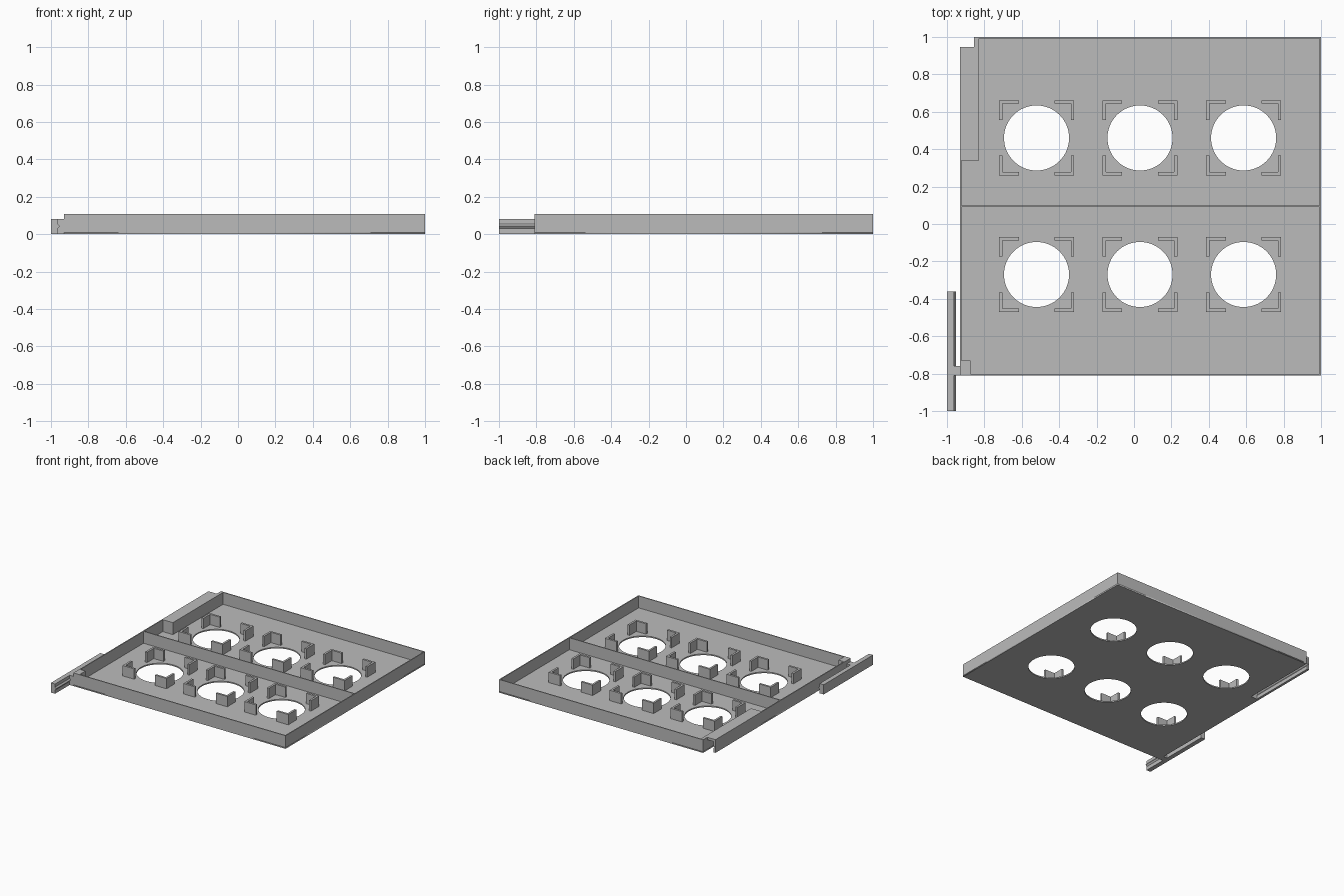
import bpy
import bmesh
import math

cube = bpy.data.objects.get("Cube")
if cube:
    bpy.data.objects.remove(cube, do_unlink=True)

grey = bpy.data.materials.new("plain grey")
grey.use_nodes = True
GREY = (0.5, 0.5, 0.5, 1)
grey.diffuse_color = GREY
grey.node_tree.nodes["Principled BSDF"].inputs["Base Color"].default_value = GREY

FLOOR, TOP, WALL = 0.01, 0.108, 0.008
LEFT, RIGHT, FRONT, BACK = -0.93, 1.0, -0.81, 1.0


def finish(name, bm):
    bmesh.ops.recalc_face_normals(bm, faces=bm.faces)
    mesh = bpy.data.meshes.new(name)
    bm.to_mesh(mesh)
    bm.free()
    mesh.materials.append(grey)
    obj = bpy.data.objects.new(name, mesh)
    bpy.context.collection.objects.link(obj)
    return obj


def prism(name, points, direction):
    """Extrude a closed outline of 3D points along a direction."""
    bm = bmesh.new()
    face = bm.faces.new([bm.verts.new(p) for p in points])
    ext = bmesh.ops.extrude_face_region(bm, geom=[face], use_keep_orig=True)
    verts = [g for g in ext["geom"] if isinstance(g, bmesh.types.BMVert)]
    bmesh.ops.translate(bm, verts=verts, vec=direction)
    return finish(name, bm)


def box(name, x0, x1, y0, y1, z0=FLOOR, z1=TOP):
    return prism(name, [(x0, y0, z0), (x1, y0, z0), (x1, y1, z0), (x0, y1, z0)],
                 (0, 0, z1 - z0))


def rail(name, section, y0, y1):
    """Extrude an x-z section along y."""
    return prism(name, [(x, y0, z) for x, z in section], (0, y1 - y0, 0))


# Floor sheet with six round openings
CENTRES = [(x, y) for x in (-0.521, 0.032, 0.586) for y in (-0.27, 0.46)]
curve = bpy.data.curves.new("floor", "CURVE")
curve.dimensions = "2D"
curve.fill_mode = "BOTH"
curve.extrude = FLOOR / 2


def add_loop(points):
    spline = curve.splines.new("POLY")
    spline.points.add(len(points) - 1)
    for p, (x, y) in zip(spline.points, points):
        p.co = (x, y, 0, 1)
    spline.use_cyclic_u = True


add_loop([(LEFT, FRONT), (RIGHT, FRONT), (RIGHT, BACK), (-0.855, BACK),
          (-0.855, 0.34), (LEFT, 0.34)])
for cx, cy in CENTRES:
    angles = [math.tau * i / 64 for i in range(64)]
    add_loop([(cx + 0.174 * math.cos(a), cy + 0.174 * math.sin(a)) for a in angles])
curve.materials.append(grey)
floor = bpy.data.objects.new("floor", curve)
floor.location.z = FLOOR / 2
bpy.context.collection.objects.link(floor)
bpy.ops.object.select_all(action="DESELECT")
floor.select_set(True)
bpy.context.view_layer.objects.active = floor
bpy.ops.object.convert(target="MESH")

# Thin outer walls and the middle divider
box("front_wall", LEFT, RIGHT, FRONT, FRONT + WALL)
box("back_wall", -0.855, RIGHT, BACK - WALL, BACK)
box("left_side_wall", RIGHT - WALL, RIGHT, FRONT, BACK)
box("right_side_wall", LEFT, LEFT + WALL, FRONT, 0.34)
box("divider", LEFT, RIGHT, 0.09, 0.09 + WALL)

# Corner brackets around every opening
SIZE, ARM, THICK, HEIGHT = 0.2, 0.105, 0.017, 0.095
for cx, cy in CENTRES:
    for sx in (-1, 1):
        for sy in (-1, 1):
            outline = [(SIZE, SIZE), (SIZE - ARM, SIZE), (SIZE - ARM, SIZE - THICK),
                       (SIZE - THICK, SIZE - THICK), (SIZE - THICK, SIZE - ARM),
                       (SIZE, SIZE - ARM)]
            prism("corner_bracket",
                  [(cx + sx * u, cy + sy * v, FLOOR) for u, v in outline],
                  (0, 0, HEIGHT - FLOOR))

# Joining channel, open below and at the back, grooved inside its outer lip
rail("joining_channel",
     [(LEFT, 0), (-0.91, 0), (-0.91, 0.03), (-0.92, 0.043), (-0.91, 0.055),
      (-0.91, 0.088), (-0.855, 0.088), (-0.855, 0), (-0.83, 0), (-0.83, TOP),
      (LEFT, TOP)], 0.34, 0.945)
box("channel_end", LEFT, -0.83, 0.34, 0.355, 0)
box("channel_back_wall", -0.855, -0.83, 0.945, BACK, 0)

# Joining bar with a ridge, its neck and the block behind it
rail("joining_bar",
     [(-1, 0), (-0.963, 0), (-0.963, 0.03), (-0.953, 0.043), (-0.963, 0.055),
      (-0.963, 0.08), (-1, 0.08)], -1, -0.36)
box("bar_neck", -0.965, LEFT, FRONT, -0.76, 0, 0.08)
box("bar_block", LEFT, -0.875, FRONT, -0.73)
